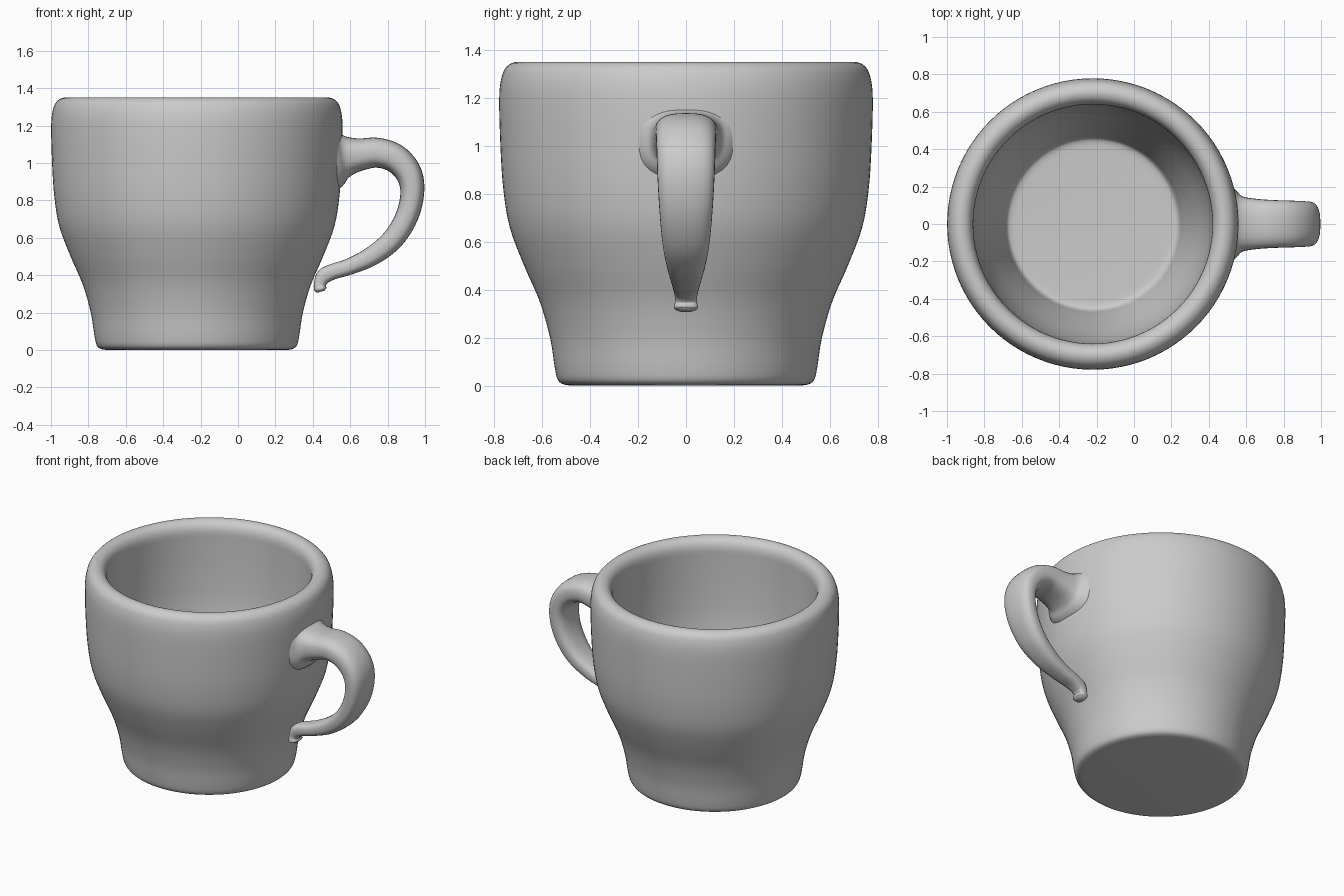
import bpy
import bmesh
import math
from mathutils import Vector

cube = bpy.data.objects.get("Cube")
if cube:
    bpy.data.objects.remove(cube, do_unlink=True)

CUP_X = -0.22

# Glazed ceramic material
ceramic = bpy.data.materials.new("grey ceramic")
ceramic.use_nodes = True
colour = (0.6, 0.6, 0.6, 1)
ceramic.diffuse_color = colour
ceramic.node_tree.nodes["Principled BSDF"].inputs["Base Color"].default_value = colour


def smooth_path(points, steps):
    """Catmull-Rom interpolation through tuples of any length."""
    keys = [Vector(p) for p in points]
    keys = [keys[0] * 2 - keys[1]] + keys + [keys[-1] * 2 - keys[-2]]
    result = []
    for a, b, c, d in zip(keys, keys[1:], keys[2:], keys[3:]):
        for i in range(steps):
            t = i / steps
            result.append(0.5 * (2 * b + (c - a) * t
                                 + (2 * a - 5 * b + 4 * c - d) * t ** 2
                                 + (3 * b - a - 3 * c + d) * t ** 3))
    return result + [keys[-2]]


def loft(name, rings):
    """Skin closed rings of equal size and cap both ends."""
    bm = bmesh.new()
    loops = [[bm.verts.new(co) for co in ring] for ring in rings]
    for low, high in zip(loops, loops[1:]):
        for i in range(len(low)):
            j = (i + 1) % len(low)
            bm.faces.new((low[i], low[j], high[j], high[i]))
    bm.faces.new(list(reversed(loops[0])))
    bm.faces.new(loops[-1])
    bmesh.ops.recalc_face_normals(bm, faces=bm.faces)
    mesh = bpy.data.meshes.new(name)
    bm.to_mesh(mesh)
    bm.free()
    mesh.materials.append(ceramic)
    obj = bpy.data.objects.new(name, mesh)
    bpy.context.collection.objects.link(obj)
    bpy.ops.object.select_all(action="DESELECT")
    obj.select_set(True)
    bpy.context.view_layer.objects.active = obj
    bpy.ops.object.shade_smooth_by_angle(angle=math.radians(50))
    return obj


# Cup body: (radius, height) from the foot, over the rim, to the inner floor
profile = [
    (0.47, 0), (0.51, 0.005), (0.535, 0.025), (0.548, 0.08), (0.567, 0.2),
    (0.61, 0.35), (0.675, 0.5), (0.735, 0.66), (0.762, 0.82), (0.774, 1.0),
    (0.779, 1.2), (0.768, 1.29), (0.745, 1.333), (0.705, 1.35),
    (0.665, 1.335), (0.642, 1.29), (0.64, 1.2), (0.637, 1.0), (0.625, 0.8),
    (0.59, 0.6), (0.535, 0.4), (0.485, 0.22), (0.465, 0.14), (0.44, 0.115),
    (0.38, 0.11),
]
SIDES = 96
rings = []
for radius, height in smooth_path(profile, 4):
    ring = []
    for i in range(SIDES):
        a = math.tau * i / SIDES
        ring.append((CUP_X + radius * math.cos(a), radius * math.sin(a), height))
    rings.append(ring)
loft("cup_body", rings)

# Handle: (x, z, half thickness, half width) from upper joint to lower tail
stations = [
    (0.49, 1.03, 0.20, 0.23), (0.535, 1.03, 0.165, 0.19),
    (0.575, 1.035, 0.115, 0.15), (0.65, 1.045, 0.087, 0.135),
    (0.745, 1.055, 0.08, 0.128), (0.84, 1.025, 0.077, 0.125),
    (0.91, 0.95, 0.071, 0.122), (0.932, 0.85, 0.064, 0.118),
    (0.905, 0.72, 0.061, 0.11), (0.83, 0.595, 0.058, 0.098),
    (0.72, 0.505, 0.052, 0.08), (0.60, 0.448, 0.044, 0.064),
    (0.51, 0.42, 0.042, 0.056), (0.46, 0.395, 0.042, 0.05),
    (0.438, 0.355, 0.032, 0.045), (0.44, 0.325, 0.033, 0.05),
    (0.443, 0.312, 0.02, 0.03),
]
path = smooth_path(stations, 5)
rings = []
for k, (x, z, thick, width) in enumerate(path):
    before, after = path[max(k - 1, 0)], path[min(k + 1, len(path) - 1)]
    tangent = Vector((after[0] - before[0], 0, after[1] - before[1])).normalized()
    normal = Vector((-tangent.z, 0, tangent.x))
    ring = []
    for i in range(32):
        a = math.tau * i / 32
        c, s = math.cos(a), math.sin(a)
        # Rounded-box cross-section
        u = math.copysign(abs(c) ** 0.75, c) * width
        v = math.copysign(abs(s) ** 0.75, s) * thick
        ring.append(Vector((x, 0, z)) + normal * v + Vector((0, u, 0)))
    rings.append(ring)
loft("handle", rings)
